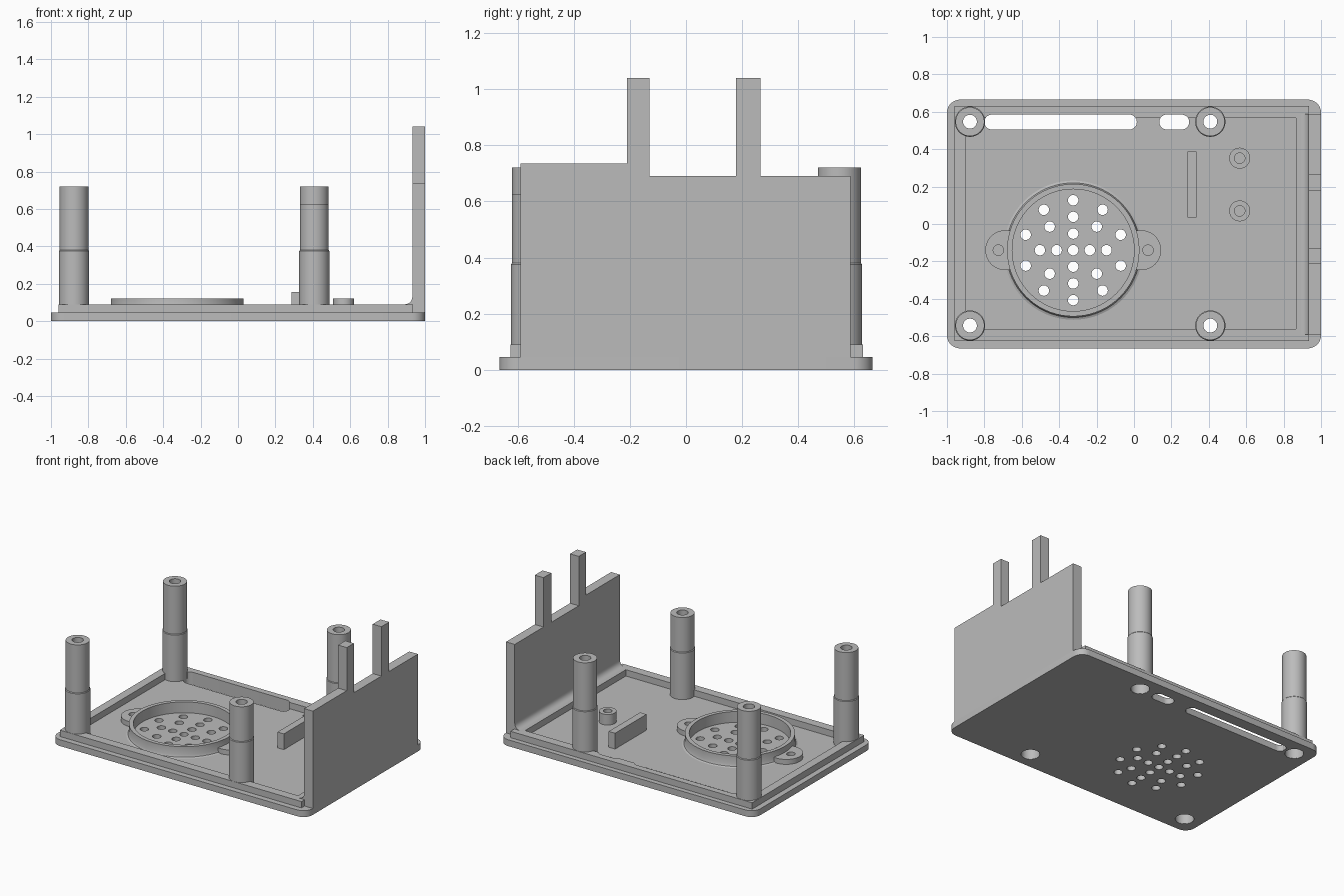
import bpy, bmesh, math
from math import cos, sin, pi

cube = bpy.data.objects.get("Cube")
if cube:
    bpy.data.objects.remove(cube, do_unlink=True)

grey = bpy.data.materials.new("plain_grey")
grey.use_nodes = True
grey.diffuse_color = (0.5, 0.5, 0.5, 1)
grey.node_tree.nodes["Principled BSDF"].inputs["Base Color"].default_value = (0.5, 0.5, 0.5, 1)

FLOOR, LIP = 0.045, 0.09


def activate(ob):
    bpy.ops.object.select_all(action='DESELECT')
    ob.select_set(True)
    bpy.context.view_layer.objects.active = ob


def finish(name, bm):
    bmesh.ops.recalc_face_normals(bm, faces=bm.faces)
    me = bpy.data.meshes.new(name)
    bm.to_mesh(me)
    bm.free()
    me.materials.append(grey)
    ob = bpy.data.objects.new(name, me)
    bpy.context.collection.objects.link(ob)
    return ob


def smooth(ob):
    activate(ob)
    bpy.ops.object.shade_smooth_by_angle(angle=math.radians(35))


def prism(bm, outline, offset):
    """Extrude a closed outline of 3D points by an offset."""
    face = bm.faces.new([bm.verts.new(p) for p in outline])
    top = bmesh.ops.extrude_face_region(bm, geom=[face])["geom"]
    bmesh.ops.translate(bm, vec=offset,
                        verts=[v for v in top if isinstance(v, bmesh.types.BMVert)])


def rounded(x0, x1, y0, y1, r, z, n=8):
    """Outline of a rectangle with round corners."""
    pts = []
    for k, (x, y) in enumerate([(x1 - r, y1 - r), (x0 + r, y1 - r),
                                (x0 + r, y0 + r), (x1 - r, y0 + r)]):
        for i in range(n + 1):
            a = (k + i / n) * pi / 2
            p = (x + r * cos(a), y + r * sin(a), z)
            if not pts or math.dist(p, pts[-1]) > 1e-4:
                pts.append(p)
    if math.dist(pts[0], pts[-1]) < 1e-4:
        pts.pop()
    return pts


def disc(bm, x, y, r, z0, z1, n=32):
    ring = [(x + r * cos(2 * pi * i / n), y + r * sin(2 * pi * i / n), z0) for i in range(n)]
    prism(bm, ring, (0, 0, z1 - z0))


def box(bm, x0, x1, y0, y1, z0, z1):
    prism(bm, [(x0, y0, z0), (x1, y0, z0), (x1, y1, z0), (x0, y1, z0)], (0, 0, z1 - z0))


def lathe(name, x, y, profile, n=48):
    """Spin a closed (radius, height) profile about a vertical axis."""
    bm = bmesh.new()
    rings = [[bm.verts.new((x + r * cos(2 * pi * i / n), y + r * sin(2 * pi * i / n), z))
              for i in range(n)] for r, z in profile]
    for a, b in zip(rings, rings[1:] + rings[:1]):
        for i in range(n):
            j = (i + 1) % n
            bm.faces.new((a[i], a[j], b[j], b[i]))
    ob = finish(name, bm)
    smooth(ob)
    return ob


def cut(ob, cutter):
    activate(ob)
    mod = ob.modifiers.new("cut", 'BOOLEAN')
    mod.operation = 'DIFFERENCE'
    mod.solver = 'EXACT'
    mod.object = cutter
    bpy.ops.object.modifier_apply(modifier=mod.name)


posts = {"front_right": (-0.877, -0.543, 0.72), "back_right": (-0.877, 0.547, 0.72),
         "front_left": (0.408, -0.543, 0.625), "back_left": (0.408, 0.547, 0.72)}
SX, SY = -0.325, -0.14

# cutter: screw holes, cable slots and grille holes
bm = bmesh.new()
for x, y, h in posts.values():
    disc(bm, x, y, 0.062, -0.1, 0.3)
for x0, x1 in ((-0.8, 0.015), (0.135, 0.295)):
    prism(bm, rounded(x0, x1, 0.505, 0.585, 0.04, -0.1), (0, 0, 0.4))
disc(bm, SX, SY, 0.028, -0.1, 0.3, 20)
for count, radius in ((4, 0.0885), (8, 0.178), (10, 0.267)):
    for i in range(count):
        a = pi / 2 + 2 * pi * i / count
        disc(bm, SX + radius * cos(a), SY + radius * sin(a), 0.028, -0.1, 0.3, 20)
holes = finish("hole_cutter", bm)

# base plate
bm = bmesh.new()
prism(bm, rounded(-1, 1, -0.665, 0.665, 0.07, 0), (0, 0, FLOOR))
base = finish("base_plate", bm)
cut(base, holes)
smooth(base)

# raised lip around the floor
bm = bmesh.new()
box(bm, -0.96, 0.935, -0.625, 0.63, 0.03, LIP)
lip = finish("locating_lip", bm)
bm = bmesh.new()
box(bm, -0.9, 0.865, -0.562, 0.567, -0.1, 0.3)
pocket = finish("pocket_cutter", bm)
cut(lip, pocket)
cut(lip, holes)
smooth(lip)

# hollow screw posts, wider below around the screw head recess
for name, (x, y, h) in posts.items():
    lathe(name + "_post", x, y, [(0.06, 0.001), (0.081, 0.001), (0.081, 0.375), (0.077, 0.38),
                                 (0.077, h), (0.037, h), (0.037, 0.36), (0.06, 0.36)])

# speaker ring with flared foot
lathe("speaker_ring", SX, SY, [(0.326, 0.04), (0.372, 0.04), (0.372, FLOOR), (0.36, 0.05),
                               (0.354, 0.065), (0.354, 0.122), (0.326, 0.122)], 72)

# speaker screw lugs
bm = bmesh.new()
disc(bm, SX, SY, 0.34, -0.1, 0.3, 72)
for side in (-1, 1):
    disc(bm, SX + side * 0.4, SY, 0.028, 0.05, 0.3, 24)
lug_cutter = finish("lug_cutter", bm)
for name, side in (("right", -1), ("left", 1)):
    bm = bmesh.new()
    disc(bm, SX + side * 0.363, SY, 0.107, 0.03, 0.08, 40)
    lug = finish("speaker_lug_" + name, bm)
    cut(lug, lug_cutter)
    smooth(lug)

# support bar and two pegs
bm = bmesh.new()
box(bm, 0.285, 0.335, 0.035, 0.387, 0.03, 0.157)
finish("support_bar", bm)
for name, y in (("front", 0.07), ("back", 0.352)):
    lathe("peg_" + name, 0.565, y, [(0.028, 0.04), (0.056, 0.04), (0.056, 0.12), (0.028, 0.12)], 32)

# end wall with two upright prongs
bm = bmesh.new()
outline = [(-0.59, 0.002), (0.587, 0.002), (0.587, 0.69), (0.265, 0.69), (0.265, 1.04),
           (0.178, 1.04), (0.178, 0.69), (-0.13, 0.69), (-0.13, 1.04), (-0.21, 1.04),
           (-0.21, 0.735), (-0.59, 0.735)]
prism(bm, [(0.932, y, z) for y, z in outline], (0.068, 0, 0))
finish("end_wall", bm)

# concave fillet where the wall meets the lip
bm = bmesh.new()
arc = [(0.892 + 0.04 * cos(a), 0.13 + 0.04 * sin(a))
       for a in (-pi / 2 + i * pi / 12 for i in range(7))]
prism(bm, [(x, -0.59, z) for x, z in arc + [(0.94, 0.13), (0.94, 0.085), (0.892, 0.085)]],
      (0, 1.177, 0))
smooth(finish("wall_fillet", bm))

for helper in (holes, pocket, lug_cutter):
    bpy.data.objects.remove(helper, do_unlink=True)
